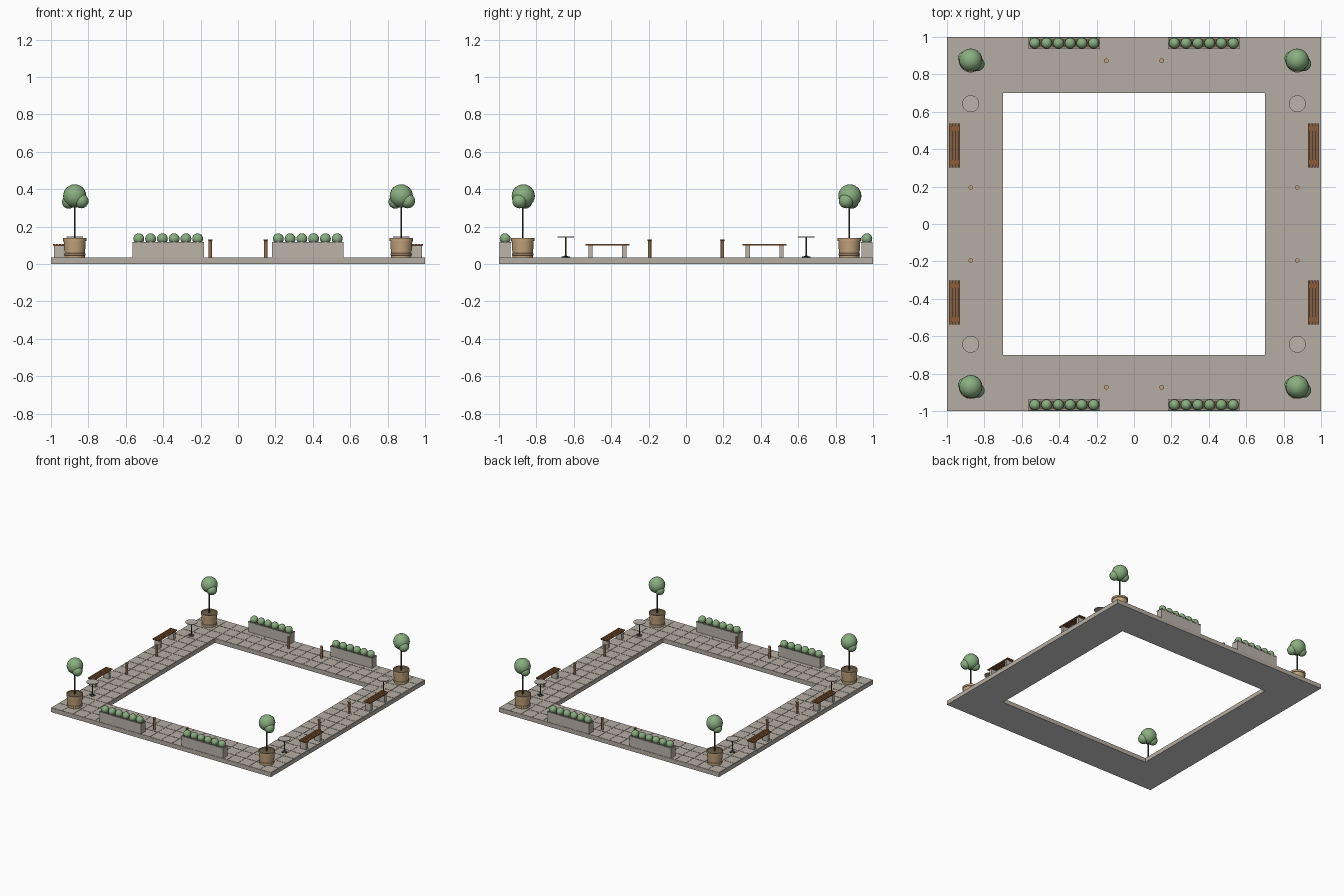
import bpy, bmesh, math
from mathutils import Matrix

cube = bpy.data.objects.get("Cube")
if cube:
    bpy.data.objects.remove(cube, do_unlink=True)


def material(name, *srgb):
    """Flat material from 0-255 sRGB values, converted to linear."""
    lin = [((c / 255 + 0.055) / 1.055) ** 2.4 for c in srgb]
    mat = bpy.data.materials.new(name)
    mat.use_nodes = True
    mat.diffuse_color = (*lin, 1)
    mat.node_tree.nodes["Principled BSDF"].inputs["Base Color"].default_value = (*lin, 1)
    return mat


PAVING = material("warm paving stone", 182, 174, 163)
CONCRETE = material("grey concrete", 208, 208, 208)
STONE = material("planter stone", 187, 179, 169)
LEAF = material("leaf green", 137, 174, 129)
POT = material("tan clay", 196, 164, 126)
SOIL = material("soil brown", 112, 94, 74)
WOOD = material("bench wood", 142, 94, 59)
RUST = material("rusted steel", 146, 112, 80)
METAL = material("dark metal", 62, 60, 57)

GROUND = 0.036
INNER = 0.7
TILE = 0.1
JOINT = 0.002


def box(bm, x, y, z, mat=0):
    """Box between (min, max) pairs."""
    size = [b - a for a, b in (x, y, z)]
    mid = [(a + b) / 2 for a, b in (x, y, z)]
    m = Matrix.Translation(mid) @ Matrix.Diagonal((*size, 1))
    made = bmesh.ops.create_cube(bm, size=1, matrix=m)
    for f in {f for v in made["verts"] for f in v.link_faces}:
        f.material_index = mat


def ball(bm, centre, radius):
    bmesh.ops.create_uvsphere(bm, u_segments=20, v_segments=12, radius=radius,
                              matrix=Matrix.Translation(centre))


def lathe(bm, profile, sides=24, mat=0, top=None):
    """Turned solid from (radius, height) points, capped at both ends."""
    rings = []
    for r, z in profile:
        turns = [2 * math.pi * i / sides for i in range(sides)]
        rings.append([bm.verts.new((r * math.cos(a), r * math.sin(a), z)) for a in turns])
    for low, high in zip(rings, rings[1:]):
        for i in range(sides):
            j = (i + 1) % sides
            bm.faces.new((low[i], low[j], high[j], high[i])).material_index = mat
    bm.faces.new(rings[0][::-1]).material_index = mat
    bm.faces.new(rings[-1]).material_index = mat if top is None else top


def place(name, bm, mats, spots, smooth=True):
    """One object per spot, all sharing the same mesh."""
    mesh = bpy.data.meshes.new(name)
    bm.to_mesh(mesh)
    bm.free()
    for m in mats:
        mesh.materials.append(m)
    for i, (x, y) in enumerate(spots):
        ob = bpy.data.objects.new(name if len(spots) == 1 else f"{name}_{i + 1}", mesh)
        ob.location = (x, y, 0)
        bpy.context.collection.objects.link(ob)
        if smooth and i == 0:
            bpy.ops.object.select_all(action="DESELECT")
            ob.select_set(True)
            bpy.context.view_layer.objects.active = ob
            bpy.ops.object.shade_smooth_by_angle(angle=math.radians(35))


def corners(x, y):
    return [(sx * x, sy * y) for sx in (-1, 1) for sy in (-1, 1)]


# Square ring slab with a concrete underside
bm = bmesh.new()
bmesh.ops.create_grid(bm, x_segments=20, y_segments=20, size=1)
hole = [f for f in bm.faces if max(map(abs, f.calc_center_median()[:2])) < INNER]
bmesh.ops.delete(bm, geom=hole, context="FACES")
raised = bmesh.ops.extrude_face_region(bm, geom=bm.faces[:], use_keep_orig=True)
for v in raised["geom"]:
    if isinstance(v, bmesh.types.BMVert):
        v.co.z = GROUND - 0.002
bmesh.ops.recalc_face_normals(bm, faces=bm.faces[:])
for f in bm.faces:
    f.material_index = int(f.normal.z < -0.5)
place("base_slab", bm, [PAVING, CONCRETE], [(0, 0)], smooth=False)

# Paving stones separated by shallow joints
bm = bmesh.new()
for i in range(20):
    for j in range(20):
        x, y = -1 + i * TILE, -1 + j * TILE
        if max(abs(x + TILE / 2), abs(y + TILE / 2)) > INNER:
            box(bm, (x + JOINT, x + TILE - JOINT), (y + JOINT, y + TILE - JOINT),
                (GROUND - 0.003, GROUND))
place("paving_stones", bm, [PAVING], [(0, 0)], smooth=False)

# Long planters: four walls with a coping, soil and a row of round shrubs
bm = bmesh.new()
for L, W, low, high in ((0.19, 0.029, GROUND - 0.001, 0.112), (0.192, 0.031, 0.112, 0.119)):
    T = W - 0.024
    for s in (-1, 1):
        box(bm, (-L, L), sorted((s * W, s * (W - T))), (low, high))
        box(bm, sorted((s * L, s * (L - T))), (T - W, W - T), (low, high))
box(bm, (-0.185, 0.185), (-0.024, 0.024), (GROUND, 0.113), 1)
place("long_planter", bm, [STONE, SOIL], corners(0.373, 0.967), smooth=False)

bm = bmesh.new()
for i in range(6):
    ball(bm, ((i - 2.5) * 0.063, 0, 0.135), 0.029)
place("shrub_row", bm, [LEAF], corners(0.373, 0.967))

# Corner trees in turned pots
bm = bmesh.new()
lathe(bm, [(0.054, GROUND - 0.001), (0.054, 0.045), (0.058, 0.047), (0.058, 0.056),
           (0.055, 0.058), (0.059, 0.122), (0.063, 0.124), (0.063, 0.139),
           (0.056, 0.139), (0.056, 0.133)], sides=28, top=1)
place("tree_pot", bm, [POT, SOIL], corners(0.873, 0.873))

bm = bmesh.new()
lathe(bm, [(0.0045, 0.13), (0.004, 0.33)], sides=10)
place("tree_trunk", bm, [METAL], corners(0.873, 0.873))

bm = bmesh.new()
ball(bm, (0, 0.003, 0.364), 0.062)
ball(bm, (0.035, -0.017, 0.337), 0.039)
ball(bm, (-0.032, 0.014, 0.332), 0.036)
place("tree_crown", bm, [LEAF], corners(0.873, 0.873))

# Benches: stone legs, end bearers and open wooden slats
bm = bmesh.new()
for s in (-1, 1):
    y = s * 0.09
    box(bm, (-0.025, 0.025), (y - 0.011, y + 0.011), (GROUND - 0.001, 0.096))
    box(bm, (-0.028, 0.028), (y - 0.013, y + 0.013), (0.096, 0.101), 1)
for i in range(4):
    x = (i - 1.5) * 0.0158
    box(bm, (x - 0.0062, x + 0.0062), (-0.118, 0.118), (0.1, 0.108), 1)
place("bench", bm, [STONE, WOOD], corners(0.959, 0.42), smooth=False)

# Small round tables
bm = bmesh.new()
lathe(bm, [(0.045, 0.142), (0.045, 0.147)], sides=28, mat=1)
lathe(bm, [(0.022, GROUND - 0.001), (0.022, 0.039), (0.006, 0.043),
           (0.004, 0.05), (0.004, 0.143)], sides=16)
place("round_table", bm, [METAL, STONE], corners(0.873, 0.643))

# Bollards with a slightly wider cap
bm = bmesh.new()
lathe(bm, [(0.0095, GROUND - 0.001), (0.0095, 0.124), (0.012, 0.126),
           (0.012, 0.132)], sides=16, top=1)
place("bollard", bm, [RUST, POT], corners(0.148, 0.873) + corners(0.873, 0.195))
